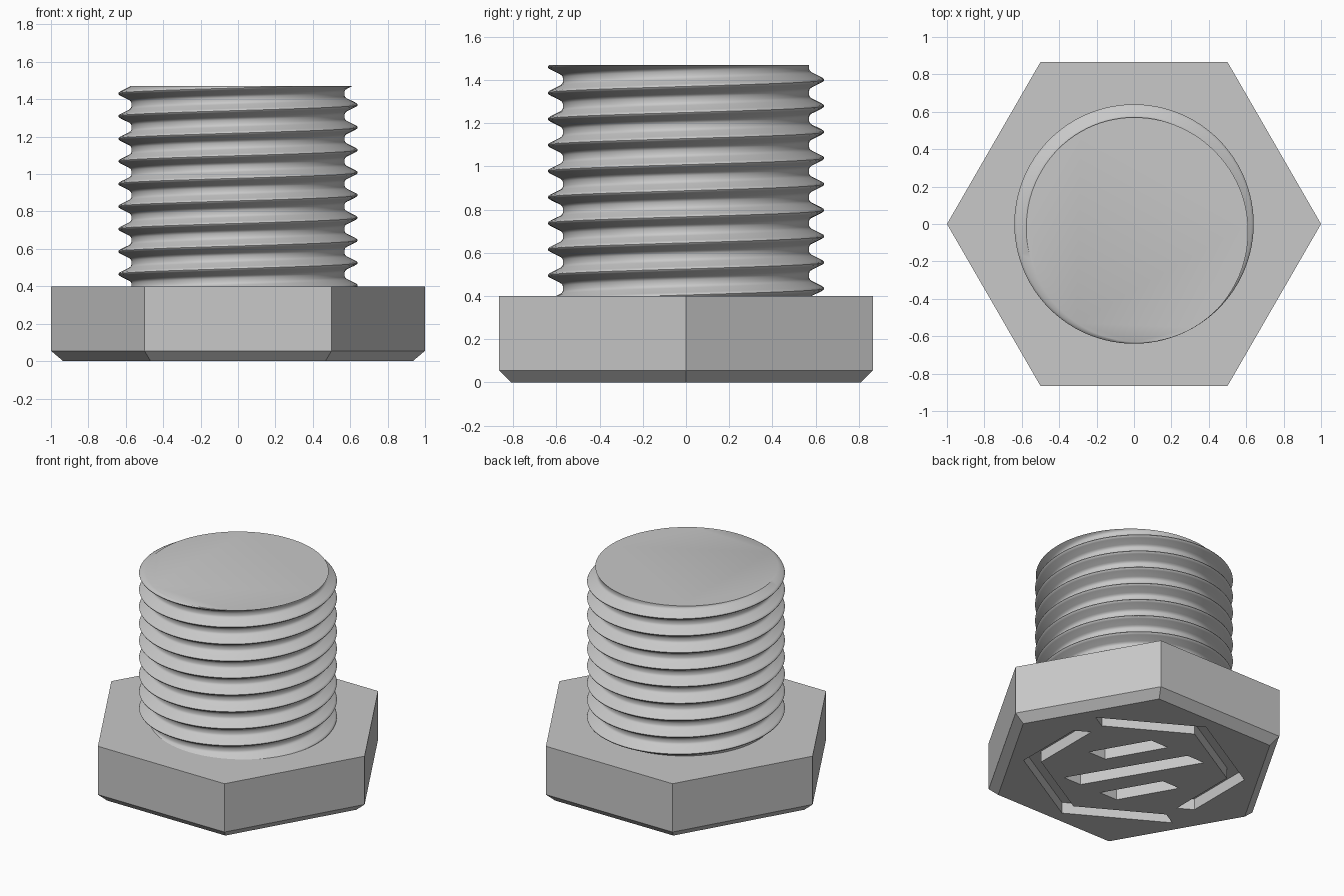
import bpy, bmesh
from math import cos, sin, pi, radians, floor

cube = bpy.data.objects.get("Cube")
if cube:
    bpy.data.objects.remove(cube, do_unlink=True)

GREY = (0.58, 0.58, 0.58, 1)
steel = bpy.data.materials.new("grey_steel")
steel.use_nodes = True
steel.diffuse_color = GREY
steel.node_tree.nodes["Principled BSDF"].inputs["Base Color"].default_value = GREY


def make_object(name, bm):
    bmesh.ops.recalc_face_normals(bm, faces=bm.faces)
    mesh = bpy.data.meshes.new(name)
    bm.to_mesh(mesh)
    bm.free()
    mesh.materials.append(steel)
    obj = bpy.data.objects.new(name, mesh)
    bpy.context.collection.objects.link(obj)
    return obj


def activate(obj):
    bpy.ops.object.select_all(action='DESELECT')
    obj.select_set(True)
    bpy.context.view_layer.objects.active = obj


def polar(radius, degrees):
    return (radius * cos(radians(degrees)), radius * sin(radians(degrees)))


def loft(bm, loops):
    """Closed solid through loops of equal point count."""
    rings = [[bm.verts.new(p) for p in loop] for loop in loops]
    n = len(rings[0])
    for a, b in zip(rings, rings[1:]):
        for i in range(n):
            j = (i + 1) % n
            bm.faces.new((a[i], a[j], b[j], b[i]))
    bm.faces.new(rings[0][::-1])
    bm.faces.new(rings[-1])


# Hexagonal head with a chamfered underside
HEAD_TOP = 0.4
bm = bmesh.new()
loft(bm, [[polar(r, 60 * k) + (z,) for k in range(6)]
          for z, r in ((0, 0.935), (0.055, 1), (HEAD_TOP, 1))])
head = make_object("hex_head", bm)

# Recessed slots in the underside: three slanted bars and two bent channels
DEPTH = 0.08
HALF = 0.07


def bar(x0, y0, x1, y1):
    return [(x0 - HALF, y0), (x0 + HALF, y0), (x1 + HALF, y1), (x1 - HALF, y1)]


def turned(points):
    return [(-x, -y) for x, y in points]


OUTER, INNER = 0.725, 0.61
side = cos(pi / 6)
channel = [polar(OUTER, a) for a in (30, 90, 150)]
channel += [(-OUTER * side, -0.14), (-INNER * side, -0.2)]
channel += [polar(INNER, a) for a in (150, 90, 30)]
short_bar = bar(0.305, -0.01, 0.09, 0.365)
slots = [bar(0.215, -0.365, -0.215, 0.365),
         short_bar, turned(short_bar), channel, turned(channel)]

bm = bmesh.new()
for outline in slots:
    loft(bm, [[(x, y, z) for x, y in outline] for z in (-0.1, DEPTH)])
cutter = make_object("slot_cutter", bm)
cutter.hide_render = True

cut = head.modifiers.new("slots", 'BOOLEAN')
cut.operation = 'DIFFERENCE'
cut.solver = 'EXACT'
cut.object = cutter
activate(head)
bpy.ops.object.modifier_apply(modifier=cut.name)
bpy.data.objects.remove(cutter, do_unlink=True)

# Threaded shank: a helical grid trimmed flat at both ends
TOP, BOTTOM = 1.47, HEAD_TOP - 0.01
PITCH = 0.1207
CREST = 1.37          # height of one crest on the +x side
STEPS = 96
# Half profile: distance from the crest in pitches, radius
PROFILE = [(0, 0.64), (0.05, 0.637), (0.1, 0.627), (0.28, 0.583),
           (0.34, 0.574), (0.41, 0.57), (0.5, 0.57)]
ROWS = [-t for t, r in PROFILE[:0:-1]] + [t for t, r in PROFILE[:-1]]


def thread_radius(z, turn):
    t = (z - CREST) / PITCH - turn
    t = abs(t - floor(t + 0.5))
    for (t0, r0), (t1, r1) in zip(PROFILE, PROFILE[1:]):
        if t <= t1:
            return r0 + (r1 - r0) * (t - t0) / (t1 - t0)
    return PROFILE[-1][1]


bm = bmesh.new()
columns = []
for i in range(STEPS + 1):
    turn = i / STEPS
    column = []
    for k in range(-10, 3):
        for t in ROWS:
            z = min(TOP, max(BOTTOM, CREST + PITCH * (k + t + turn)))
            r = thread_radius(z, turn)
            column.append(bm.verts.new(polar(r, 360 * turn) + (z,)))
    columns.append(column)
for a, b in zip(columns, columns[1:]):
    for j in range(len(a) - 1):
        # Skip cells lying wholly beyond the trimmed ends
        heights = [v.co.z for v in (a[j], a[j + 1], b[j], b[j + 1])]
        if max(heights) - min(heights) > 1e-6:
            bm.faces.new((a[j], b[j], b[j + 1], a[j + 1]))
bmesh.ops.remove_doubles(bm, verts=bm.verts, dist=1e-5)
loose = [v for v in bm.verts if not v.link_faces]
bmesh.ops.delete(bm, geom=loose, context='VERTS')
rim = [e for e in bm.edges if e.is_boundary]
bmesh.ops.holes_fill(bm, edges=rim, sides=0)
shank = make_object("threaded_shank", bm)
activate(shank)
bpy.ops.object.shade_smooth_by_angle(angle=radians(35))
